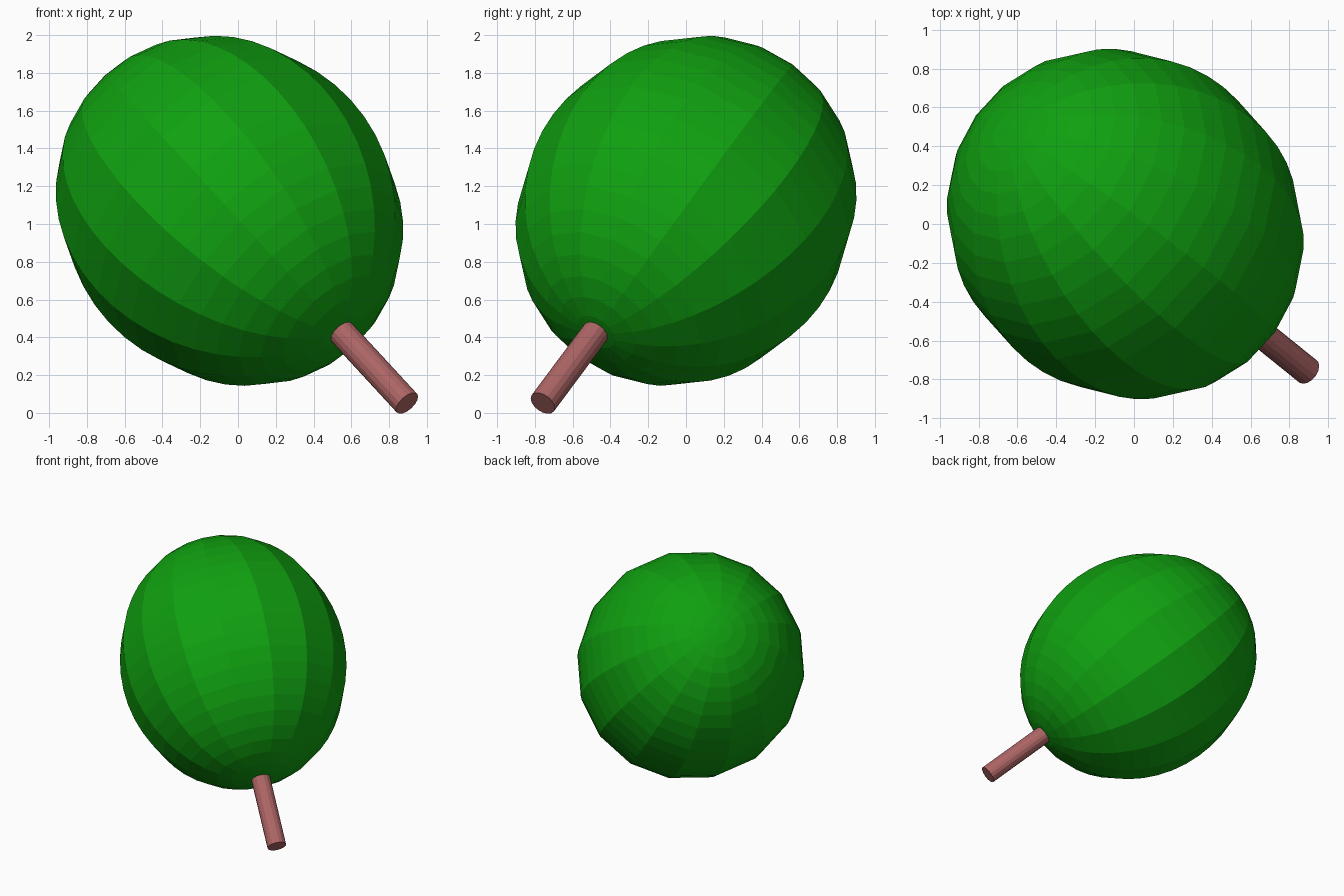
import bpy, bmesh, math
from mathutils import Matrix, Vector

if "Cube" in bpy.data.objects:
    bpy.data.objects.remove(bpy.data.objects["Cube"])

CENTER = Vector((-0.045, 0.0, 1.07))
AXIS = Vector((-0.595, 0.48, 0.645)).normalized()   # from stem towards the crown

# Tilted frame shared by both parts: side, up and axis directions
side = Vector((0, 0, 1)).cross(AXIS).normalized()
up = AXIS.cross(side)
frame = Matrix((side, up, AXIS)).transposed().to_4x4()
frame = Matrix.Translation(CENTER) @ frame @ Matrix.Rotation(math.radians(5.25), 4, 'Z')


def add_part(name, bm, color):
    mesh = bpy.data.meshes.new(name)
    bm.to_mesh(mesh)
    bm.free()
    mat = bpy.data.materials.new(name + "_color")
    mat.diffuse_color = color
    mat.use_nodes = True
    mat.node_tree.nodes["Principled BSDF"].inputs["Base Color"].default_value = mat.diffuse_color
    mesh.materials.append(mat)
    obj = bpy.data.objects.new(name, mesh)
    obj.matrix_world = frame
    bpy.context.collection.objects.link(obj)
    return obj


# Rounded body: 16-sided flat-shaded ellipsoid
bm = bmesh.new()
bmesh.ops.create_uvsphere(bm, u_segments=16, v_segments=24, radius=1.0)
bmesh.ops.scale(bm, vec=(0.87, 0.87, 1.005), verts=bm.verts)
add_part("body", bm, (0.005, 0.35, 0.005, 1))

# Stem: thin cylinder leaving the lower tip
START, END = 0.94, 1.58
bm = bmesh.new()
bmesh.ops.create_cone(bm, cap_ends=True, segments=16, radius1=0.073, radius2=0.073,
                      depth=END - START,
                      matrix=Matrix.Translation((0, 0, -(START + END) / 2)))
add_part("stem", bm, (0.42, 0.13, 0.13, 1))
